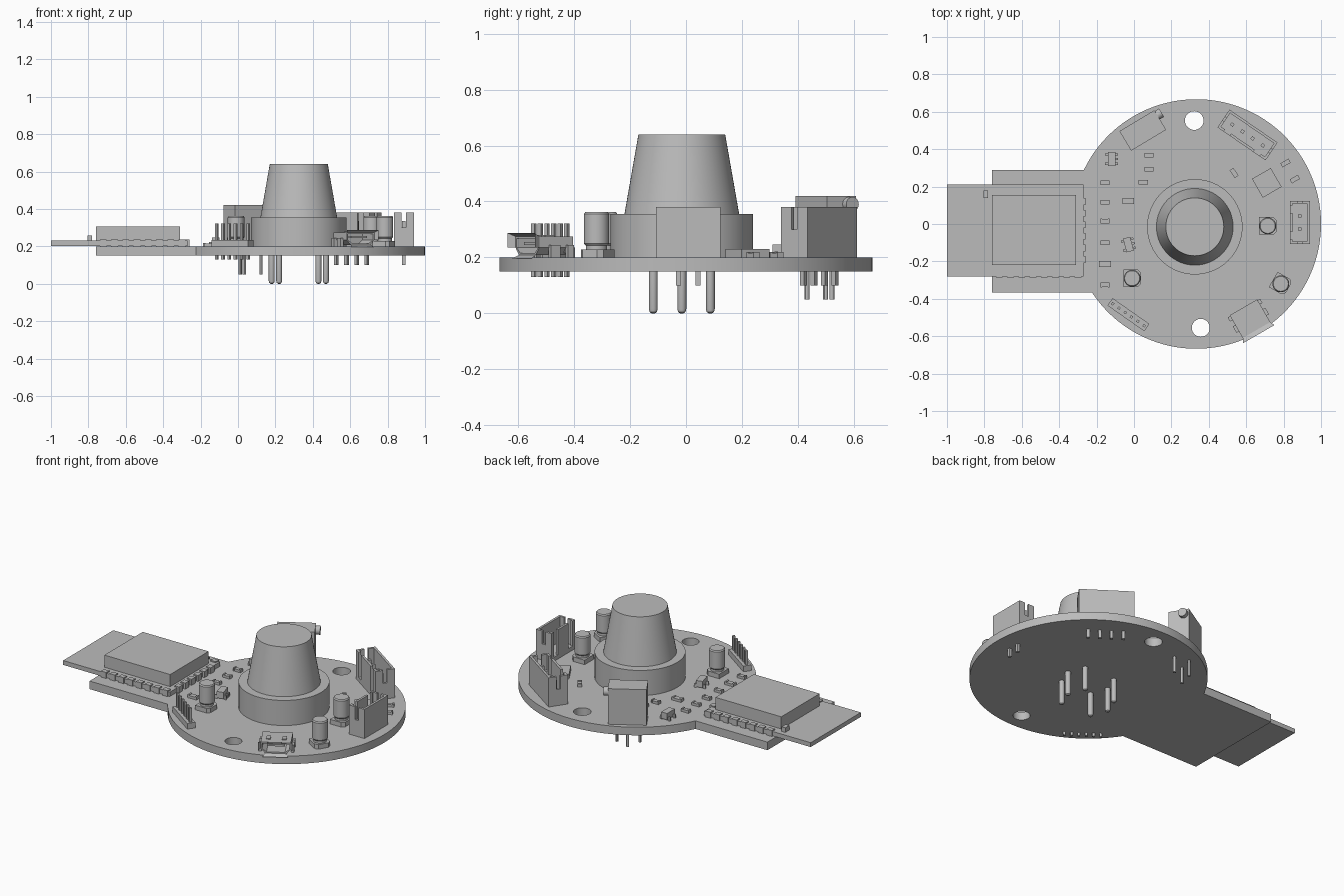
import bpy, bmesh
from math import sin, cos, pi, radians, atan2, sqrt
from mathutils import Matrix, Vector

if "Cube" in bpy.data.objects:
    bpy.data.objects.remove(bpy.data.objects["Cube"], do_unlink=True)

grey = bpy.data.materials.new("plain grey")
grey.use_nodes = True
grey.diffuse_color = (0.5, 0.5, 0.5, 1)
grey.node_tree.nodes["Principled BSDF"].inputs["Base Color"].default_value = (0.5, 0.5, 0.5, 1)

TOP, BOTTOM = 0.2, 0.15   # board faces


def finish(name, bm, x=0, y=0, angle=0):
    """Turn a bmesh into a placed, shaded object."""
    bmesh.ops.transform(bm, verts=bm.verts,
                        matrix=Matrix.Translation((x, y, 0)) @ Matrix.Rotation(radians(angle), 4, 'Z'))
    bmesh.ops.recalc_face_normals(bm, faces=bm.faces)
    mesh = bpy.data.meshes.new(name)
    bm.to_mesh(mesh)
    bm.free()
    mesh.materials.clear()
    mesh.materials.append(grey)
    obj = bpy.data.objects.new(name, mesh)
    bpy.context.collection.objects.link(obj)
    bpy.ops.object.select_all(action='DESELECT')
    obj.select_set(True)
    bpy.context.view_layer.objects.active = obj
    bpy.ops.object.shade_smooth_by_angle(angle=radians(30))
    return obj


def box(bm, x0, x1, y0, y1, z0, z1):
    m = Matrix.Translation(((x0 + x1) / 2, (y0 + y1) / 2, (z0 + z1) / 2)) \
        @ Matrix.Diagonal((x1 - x0, y1 - y0, z1 - z0, 1))
    bmesh.ops.create_cube(bm, size=1, matrix=m)


def lathe(bm, x, y, profile, sides):
    """Stack rings of (radius, height) and cap both ends."""
    rings = [[bm.verts.new((x + r * cos(2 * pi * i / sides), y + r * sin(2 * pi * i / sides), z))
              for i in range(sides)] for r, z in profile]
    for a, b in zip(rings, rings[1:]):
        for i in range(sides):
            j = (i + 1) % sides
            bm.faces.new((a[i], a[j], b[j], b[i]))
    bm.faces.new(rings[0][::-1])
    bm.faces.new(rings[-1])


def circle(x, y, r, n=32):
    return [(x + r * cos(2 * pi * i / n), y + r * sin(2 * pi * i / n)) for i in range(n)]


def plate(loops, thickness):
    """Filled outline with holes, centred on z = 0, as a bmesh."""
    curve = bpy.data.curves.new("outline", 'CURVE')
    curve.dimensions = '2D'
    curve.fill_mode = 'BOTH'
    curve.extrude = thickness / 2
    for loop in loops:
        s = curve.splines.new('POLY')
        s.points.add(len(loop) - 1)
        for p, (x, y) in zip(s.points, loop):
            p.co = (x, y, 0, 1)
        s.use_cyclic_u = True
    obj = bpy.data.objects.new("outline", curve)
    mesh = bpy.data.meshes.new_from_object(obj)
    bm = bmesh.new()
    bm.from_mesh(mesh)
    bmesh.ops.remove_doubles(bm, verts=bm.verts, dist=0.0001)
    bpy.data.objects.remove(obj)
    bpy.data.meshes.remove(mesh)
    bpy.data.curves.remove(curve)
    return bm


# Circuit board: disc joined to a rectangular tab, two mounting holes
cx, radius, tab_x, tab_low, tab_high = 0.333, 0.667, -0.76, -0.365, 0.29
a0 = -pi + atan2(-tab_low, sqrt(radius ** 2 - tab_low ** 2))
a1 = pi - atan2(tab_high, sqrt(radius ** 2 - tab_high ** 2))
outline = [(cx + radius * cos(a0 + (a1 - a0) * i / 96), radius * sin(a0 + (a1 - a0) * i / 96))
           for i in range(97)] + [(tab_x, tab_high), (tab_x, tab_low)]
bm = plate([outline, circle(0.322, 0.553, 0.05), circle(0.357, -0.555, 0.048)], TOP - BOTTOM)
bmesh.ops.translate(bm, verts=bm.verts, vec=(0, 0, (TOP + BOTTOM) / 2))
finish("circuit_board", bm)

# Gas sensor: collar, tapered cap and six round-tipped legs
bm = bmesh.new()
lathe(bm, 0, 0, [(0.255, TOP), (0.255, 0.355), (0.205, 0.355), (0.155, 0.64)], 64)
finish("sensor_body", bm, 0.325, -0.015)
bm = bmesh.new()
for side in (-1, 1):
    for lx, ly in ((0.105, -0.102), (0.145, 0), (0.105, 0.102)):
        lathe(bm, side * lx, ly, [(0.006, 0), (0.013, 0.005), (0.016, 0.016), (0.016, BOTTOM)], 16)
finish("sensor_legs", bm, 0.325, -0.015)

# Wireless module: thin board, metal shield, edge contacts
bm = bmesh.new()
box(bm, -1, -0.27, -0.28, 0.21, 0.203, 0.23)
finish("module_board", bm)
bm = bmesh.new()
box(bm, -0.76, -0.31, -0.22, 0.155, 0.23, 0.305)
finish("module_shield", bm)
bm = bmesh.new()
for i in range(8):
    px = -0.72 + 0.06 * i
    for y0 in (-0.285, 0.185):
        box(bm, px - 0.018, px + 0.018, y0, y0 + 0.03, TOP, 0.237)
for i in range(6):
    py = -0.19 + 0.062 * i
    box(bm, -0.29, -0.258, py - 0.018, py + 0.018, TOP, 0.237)
finish("module_contacts", bm)
bm = bmesh.new()
box(bm, -0.805, -0.78, 0.14, 0.18, 0.23, 0.258)
finish("module_antenna_part", bm)

# Trimmer potentiometer with side screw and three staggered pins
bm = bmesh.new()
box(bm, -0.109, 0.109, -0.061, 0.061, TOP, 0.42)
finish("trimmer_body", bm, 0.047, 0.5, 31)
bm = bmesh.new()
lathe(bm, 0, 0, [(0.026, 0.1), (0.026, 0.135)], 20)
bmesh.ops.transform(bm, verts=bm.verts, matrix=Matrix.Translation((0, 0.03, 0.39)) @ Matrix.Rotation(pi / 2, 4, 'Y'))
finish("trimmer_screw", bm, 0.047, 0.5, 31)
bm = bmesh.new()
for lx, ly in ((-0.065, -0.04), (0, 0.025), (0.065, -0.04)):
    lathe(bm, lx, ly, [(0.009, 0.05), (0.009, TOP)], 12)
finish("trimmer_pins", bm, 0.047, 0.5, 31)


# Shrouded wire sockets: outer wall is whole, inner wall has two slots
def socket(name, x, y, angle, length, width, pins, pitch):
    l, w, t, high = length / 2, width / 2, 0.014, 0.38
    bm = bmesh.new()
    box(bm, -l, l, -w, w, TOP, 0.225)
    box(bm, -l, l, w - t, w, 0.225, high)
    slot = l * 0.62
    box(bm, -slot + 0.02, slot - 0.02, -w, -w + t, 0.225, high)
    for s in (-1, 1):
        e0, e1 = sorted((s * l, s * (slot + 0.02)))
        box(bm, e0, e1, -w, -w + t, 0.225, high)
        e0, e1 = sorted((s * l, s * (l - t)))
        box(bm, e0, e1, -w + t, w - t, 0.225, 0.3)
        box(bm, e0, e1, -w + t, -0.012, 0.3, high)
        box(bm, e0, e1, 0.012, w - t, 0.3, high)
    finish(name, bm, x, y, angle)
    bm = bmesh.new()
    for i in range(pins):
        px = (i - (pins - 1) / 2) * pitch
        box(bm, px - 0.009, px + 0.009, -0.009, 0.009, 0.1, 0.335)
    finish(name + "_pins", bm, x, y, angle)


socket("four_pin_socket", 0.607, 0.476, -34.5, 0.312, 0.115, 4, 0.066)
socket("two_pin_socket", 0.887, 0.008, -90, 0.23, 0.106, 2, 0.07)

# Six-pin header
bm = bmesh.new()
box(bm, -0.12, 0.12, -0.024, 0.024, TOP, 0.235)
for i in range(6):
    px = (i - 2.5) * 0.041
    box(bm, px - 0.007, px + 0.007, -0.007, 0.007, 0.13, 0.322)
finish("pin_header", bm, -0.03, -0.485, -35)

# Electrolytic capacitors: chamfered foot, waist and can
for i, (x, y, angle) in enumerate(((-0.01, -0.29, 0), (0.715, -0.01, 0), (0.785, -0.32, -30))):
    bm = plate([[(-0.047, -0.047), (0.03, -0.047), (0.047, -0.03), (0.047, 0.03), (0.03, 0.047), (-0.047, 0.047)]], 0.028)
    bmesh.ops.translate(bm, verts=bm.verts, vec=(0, 0, TOP + 0.014))
    lathe(bm, 0, 0, [(0.038, 0.228), (0.038, 0.242), (0.045, 0.25), (0.045, 0.355), (0.04, 0.362)], 32)
    finish(f"capacitor_{i + 1}", bm, x, y, angle)

# Charging port: hollow shell, flared lip, tongue and side feet
def shell_outline(g):
    return [(-0.085 - g, 0.035 + g), (0.085 + g, 0.035 + g), (0.085 + g, -0.005),
            (0.06 + g, -0.032 - g), (-0.06 - g, -0.032 - g), (-0.085 - g, -0.005)]


port = (0.625, -0.515, 30)
bm = plate([shell_outline(0), shell_outline(-0.008)], 0.14)
lift = Matrix.Translation((0, 0.01, 0.24)) @ Matrix.Rotation(pi / 2, 4, 'X')
bmesh.ops.transform(bm, verts=bm.verts, matrix=lift)
inner = [bm.verts.new((x, -0.06, z + 0.24)) for x, z in shell_outline(0)]
outer = [bm.verts.new((x, -0.085, z + 0.24)) for x, z in shell_outline(0.012)]
for i in range(0, 6):
    if i in (0, 1, 3, 5):
        j = (i + 1) % 6
        bm.faces.new((inner[i], inner[j], outer[j], outer[i]))
box(bm, -0.08, 0.08, 0.05, 0.08, 0.215, 0.272)
box(bm, -0.05, 0.05, -0.045, 0.05, 0.245, 0.256)
for s in (-1, 1):
    x0, x1 = sorted((s * 0.083, s * 0.1))
    box(bm, x0, x1, -0.02, 0.02, TOP, 0.245)
    box(bm, x0, x1, 0.05, 0.075, TOP, 0.245)
    box(bm, s * 0.045 - 0.012, s * 0.045 + 0.012, -0.02, 0.02, 0.275, 0.28)
finish("charging_port", bm, *port)

# Small three-to-five-legged chips
for name, x, y, angle in (("regulator_chip", -0.12, 0.347, 0), ("transistor_chip", -0.03, -0.11, 15)):
    bm = bmesh.new()
    box(bm, -0.02, 0.02, -0.038, 0.038, 0.207, 0.247)
    for s in (-1, 1):
        for ly in (-0.025, 0.025) if s < 0 else (-0.025, 0, 0.025):
            x0, x1 = sorted((s * 0.02, s * 0.034))
            box(bm, x0, x1, ly - 0.006, ly + 0.006, TOP, 0.222)
    finish(name, bm, x, y, angle)

# Flat square chip
bm = bmesh.new()
box(bm, -0.058, 0.058, -0.058, 0.058, TOP, 0.23)
finish("square_chip", bm, 0.71, 0.22, 30)

# Resistors: one row beside the module, the rest scattered
spots = [(-0.155, y, 0) for y in (0.22, 0.117, 0.016, -0.1, -0.214, -0.326)]
spots += [(0.08, 0.367, 0), (0.08, 0.293, 0), (0.05, 0.223, 0), (-0.03, 0.123, 0),
          (0.535, 0.273, -55), (0.81, 0.326, 30), (0.86, 0.24, 30)]
for i, (x, y, angle) in enumerate(spots):
    bm = bmesh.new()
    k = 1.25 if i in (4, 9) else 1
    box(bm, -0.016 * k, 0.016 * k, -0.012 * k, 0.012 * k, TOP, 0.215)
    for s in (-1, 1):
        x0, x1 = sorted((s * 0.016 * k, s * 0.025 * k))
        box(bm, x0, x1, -0.0125 * k, 0.0125 * k, TOP, 0.219)
    finish(f"resistor_{i + 1}", bm, x, y, angle)
